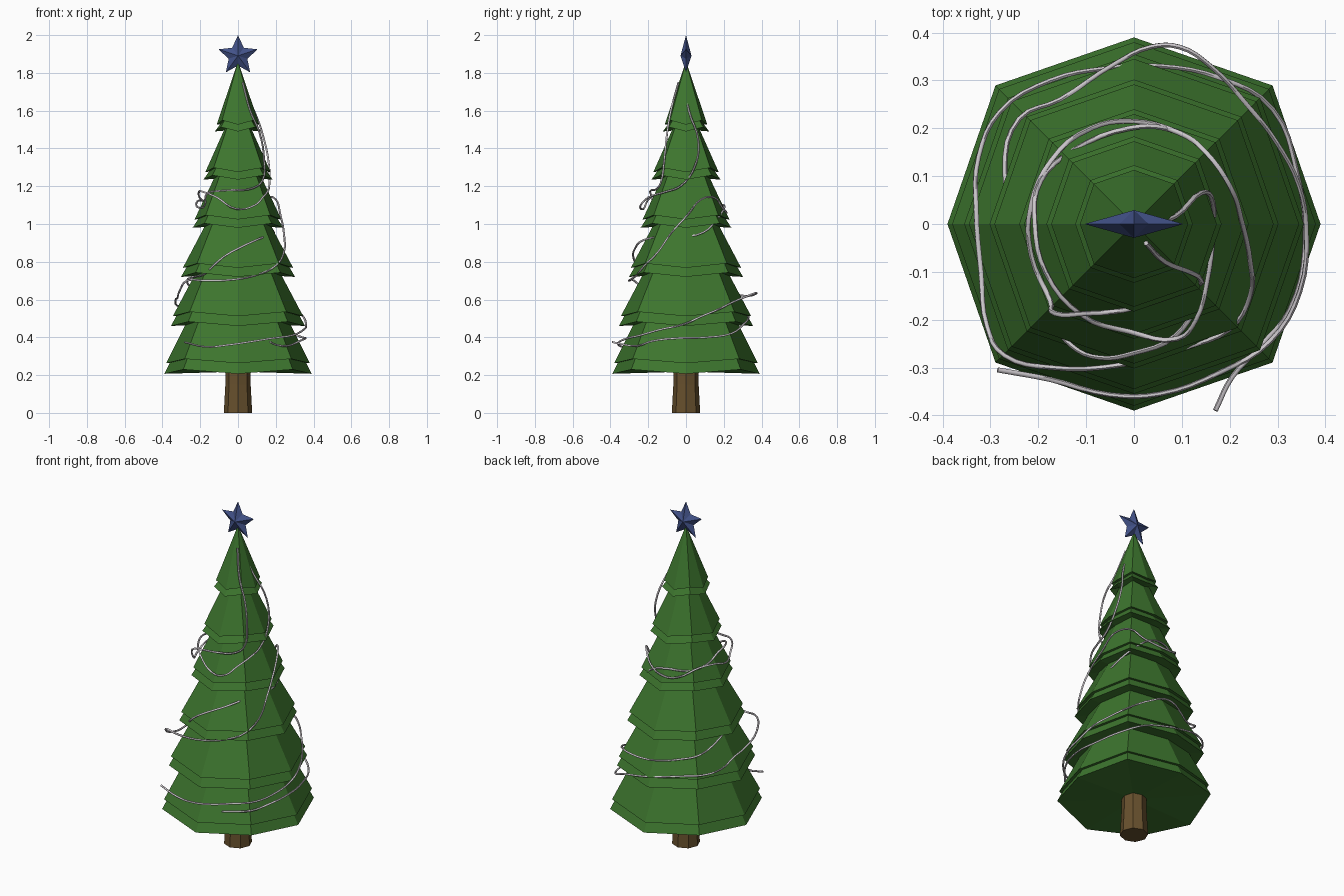
import bpy, bmesh, math


def material(name, rgb):
    m = bpy.data.materials.new(name)
    m.diffuse_color = (*rgb, 1)
    return m


GREEN = material("needle green", (0.046, 0.178, 0.027))
BROWN = material("bark brown", (0.135, 0.08, 0.026))
BLUE = material("star blue", (0.055, 0.085, 0.25))
SILVER = material("tinsel silver", (0.6, 0.57, 0.6))


def finish(bm, name, mat):
    bmesh.ops.recalc_face_normals(bm, faces=bm.faces)
    mesh = bpy.data.meshes.new(name)
    bm.to_mesh(mesh)
    bm.free()
    mesh.materials.append(mat)
    obj = bpy.data.objects.new(name, mesh)
    bpy.context.collection.objects.link(obj)
    return obj


def lathe(name, rings, mat, diag=1.0, lift=0.0, tip=None):
    """Eight-sided body from (radius, z) rings, top to bottom."""
    bm = bmesh.new()
    loops = []
    for r, z in rings:
        loop = []
        for i in range(8):
            a = i * math.pi / 4
            rr = r * (diag if i % 2 else 1)
            loop.append(bm.verts.new((rr * math.cos(a), rr * math.sin(a), z + lift * (i % 2))))
        loops.append(loop)
    for a, b in zip(loops, loops[1:]):
        for i in range(8):
            j = (i + 1) % 8
            bm.faces.new((a[i], a[j], b[j], b[i]))
    if tip is None:
        bm.faces.new(loops[0])
    else:
        t = bm.verts.new((0, 0, tip))
        for i in range(8):
            bm.faces.new((t, loops[0][i], loops[0][(i + 1) % 8]))
    # bottom closed as a fan
    c = bm.verts.new((0, 0, rings[-1][1] + lift / 2))
    for i in range(8):
        bm.faces.new((c, loops[-1][i], loops[-1][(i + 1) % 8]))
    return finish(bm, name, mat)


# Foliage: six tiers, each with a doubled rim
tiers = [(0.123, 1.49), (0.183, 1.235), (0.24, 0.98), (0.302, 0.72), (0.355, 0.46), (0.39, 0.207)]
rings = []
for n, (r, z) in enumerate(tiers):
    up = z + 0.036 + 0.004 * n
    rings += [(r - 0.010, up), (r - 0.029, up + 0.002), (r, z)]
    if n < 5:
        rings.append((0.88 * r - 0.033, z + 0.004))
lathe("foliage", rings, GREEN, diag=1.05, lift=0.023, tip=1.86)

# Trunk
lathe("trunk", [(0.066, 0.30), (0.067, 0.15), (0.075, 0.0)], BROWN)

# Star: five points, ridged front and back
bm = bmesh.new()
rim = []
for i in range(10):
    a = math.pi / 2 + i * math.pi / 5
    r = 0.052 if i % 2 else 0.109
    rim.append(bm.verts.new((r * math.cos(a), 0, 1.891 + r * math.sin(a))))
for y in (-0.029, 0.029):
    c = bm.verts.new((0, y, 1.891))
    for i in range(10):
        bm.faces.new((c, rim[i], rim[(i + 1) % 10]))
finish(bm, "star", BLUE)


def garland(name, points):
    """Thin round tube along a smooth path."""
    cu = bpy.data.curves.new(name, 'CURVE')
    cu.dimensions = '3D'
    cu.bevel_depth = 0.0053
    cu.bevel_resolution = 1
    cu.resolution_u = 4
    cu.use_fill_caps = True
    sp = cu.splines.new('BEZIER')
    sp.bezier_points.add(len(points) - 1)
    for bp, p in zip(sp.bezier_points, points):
        bp.co = p
        bp.handle_left_type = bp.handle_right_type = 'AUTO'
    cu.materials.append(SILVER)
    obj = bpy.data.objects.new(name, cu)
    bpy.context.collection.objects.link(obj)
    bpy.ops.object.select_all(action='DESELECT')
    obj.select_set(True)
    bpy.context.view_layer.objects.active = obj
    bpy.ops.object.convert(target='MESH')
    bpy.ops.object.shade_smooth_by_angle(angle=math.radians(60))


# Two tinsel strands winding up the tree
garland("tinsel_strand_a", [
    (.17, -.39, .375), (.205, -.32, .36), (.265, -.255, .355), (.325, -.18, .38),
    (.357, -.05, .395), (.34, .11, .40), (.29, .24, .42), (.18, .305, .47),
    (.055, .33, .50), (-.06, .325, .525), (-.175, .30, .55), (-.28, .235, .56),
    (-.325, .14, .57), (-.33, .03, .60), (-.32, -.10, .61), (-.307, -.215, .65),
    (-.27, -.275, .70), (-.175, -.30, .70), (-.03, -.295, .705), (.10, -.26, .73),
    (.20, -.22, .78), (.243, -.15, .85), (.243, -.08, .95), (.224, .01, 1.05),
    (.20, .08, 1.13), (.15, .15, 1.14), (.095, .19, 1.09), (-.01, .215, 1.06),
    (-.09, .20, 1.07), (-.175, .13, 1.12), (-.215, .04, 1.12), (-.215, -.065, 1.09),
    (-.175, -.16, 1.10), (-.165, -.187, 1.16), (-.10, -.187, 1.175), (-.02, -.18, 1.18),
    (.08, -.15, 1.19), (.13, -.13, 1.23), (.138, -.115, 1.34), (.115, -.10, 1.48),
    (.065, -.08, 1.60), (.025, -.04, 1.75)])
garland("tinsel_strand_b", [
    (-.285, -.305, .375), (-.175, -.325, .35), (-.05, -.357, .36), (.055, -.355, .375),
    (.18, -.31, .395), (.285, -.245, .41), (.347, -.14, .44), (.36, -.01, .47),
    (.345, .08, .51), (.295, .175, .55), (.24, .245, .585), (.16, .33, .62),
    (.095, .37, .635), (.035, .37, .63), (-.04, .335, .62), (-.155, .26, .63),
    (-.24, .22, .66), (-.27, .11, .70), (-.23, -.05, .72), (-.17, -.20, .74),
    (-.13, -.255, .78), (-.07, -.28, .83), (0, -.27, .87), (.085, -.235, .91),
    (.135, -.16, .93), (.17, -.04, .93), (.19, .09, .955), (.14, .16, 1.02),
    (.065, .20, 1.08), (-.01, .20, 1.10), (-.125, .155, 1.10), (-.195, .09, 1.13),
    (-.207, 0, 1.17), (-.185, -.10, 1.17), (-.11, -.19, 1.14), (-.01, -.225, 1.08),
    (.09, -.24, 1.10), (.13, -.20, 1.14), (.155, -.11, 1.17), (.165, -.03, 1.20),
    (.165, .045, 1.30), (.14, .065, 1.44), (.085, .015, 1.60), (.025, -.005, 1.72)])
